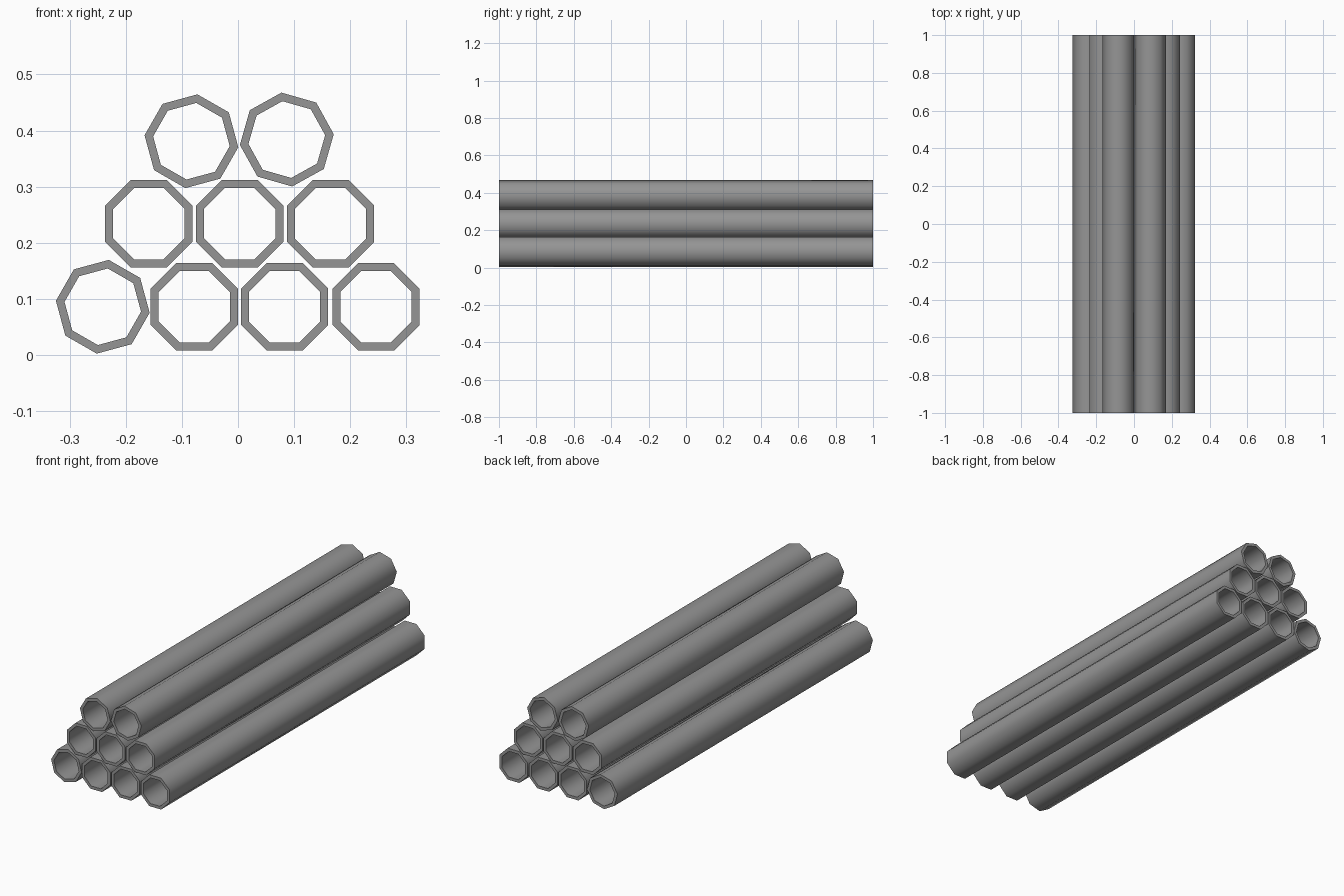
import bpy, math
from mathutils import Vector

cube = bpy.data.objects.get("Cube")
if cube:
    bpy.data.objects.remove(cube, do_unlink=True)

grey = bpy.data.materials.new("pipe grey")
grey.use_nodes = True
colour = (0.3, 0.3, 0.3, 1)
grey.diffuse_color = colour
grey.node_tree.nodes["Principled BSDF"].inputs["Base Color"].default_value = colour

SIDES, OUTER, INNER, HALF = 8, 0.0842, 0.0688, 1.0


def pipe(name, x, z, turn):
    """Open eight-sided tube along y, with walls of real thickness."""
    rings = [(OUTER, -HALF), (OUTER, HALF), (INNER, HALF), (INNER, -HALF)]
    verts = []
    for radius, y in rings:
        for i in range(SIDES):
            a = math.radians(turn) + math.tau * i / SIDES
            verts.append(Vector((radius * math.cos(a), y, radius * math.sin(a))))
    faces = []
    for r in range(4):
        a, b = r * SIDES, (r + 1) % 4 * SIDES
        for i in range(SIDES):
            j = (i + 1) % SIDES
            faces.append((a + i, b + i, b + j, a + j))
    mesh = bpy.data.meshes.new(name)
    mesh.from_pydata(verts, [], faces)
    mesh.materials.append(grey)
    obj = bpy.data.objects.new(name, mesh)
    obj.location = (x, 0, z)
    bpy.context.collection.objects.link(obj)
    return obj


# Stacked rows: (x, z, turn in degrees) for each pipe
rows = {
    "bottom": [(-0.241, 0.086, 37.7), (-0.078, 0.086, 22.5),
               (0.083, 0.086, 22.5), (0.246, 0.086, 22.5)],
    "middle": [(-0.159, 0.234, 22.5), (0.003, 0.234, 22.5), (0.165, 0.234, 22.5)],
    "top": [(-0.083, 0.381, 37.7), (0.087, 0.384, 6.5)],
}
pipes = [pipe(f"{row}_pipe_{n}", *spec)
         for row, specs in rows.items() for n, spec in enumerate(specs, 1)]

# Round the walls, keep the rims crisp
bpy.ops.object.select_all(action="DESELECT")
for obj in pipes:
    obj.select_set(True)
bpy.context.view_layer.objects.active = pipes[0]
bpy.ops.object.shade_smooth_by_angle(angle=math.radians(60))
